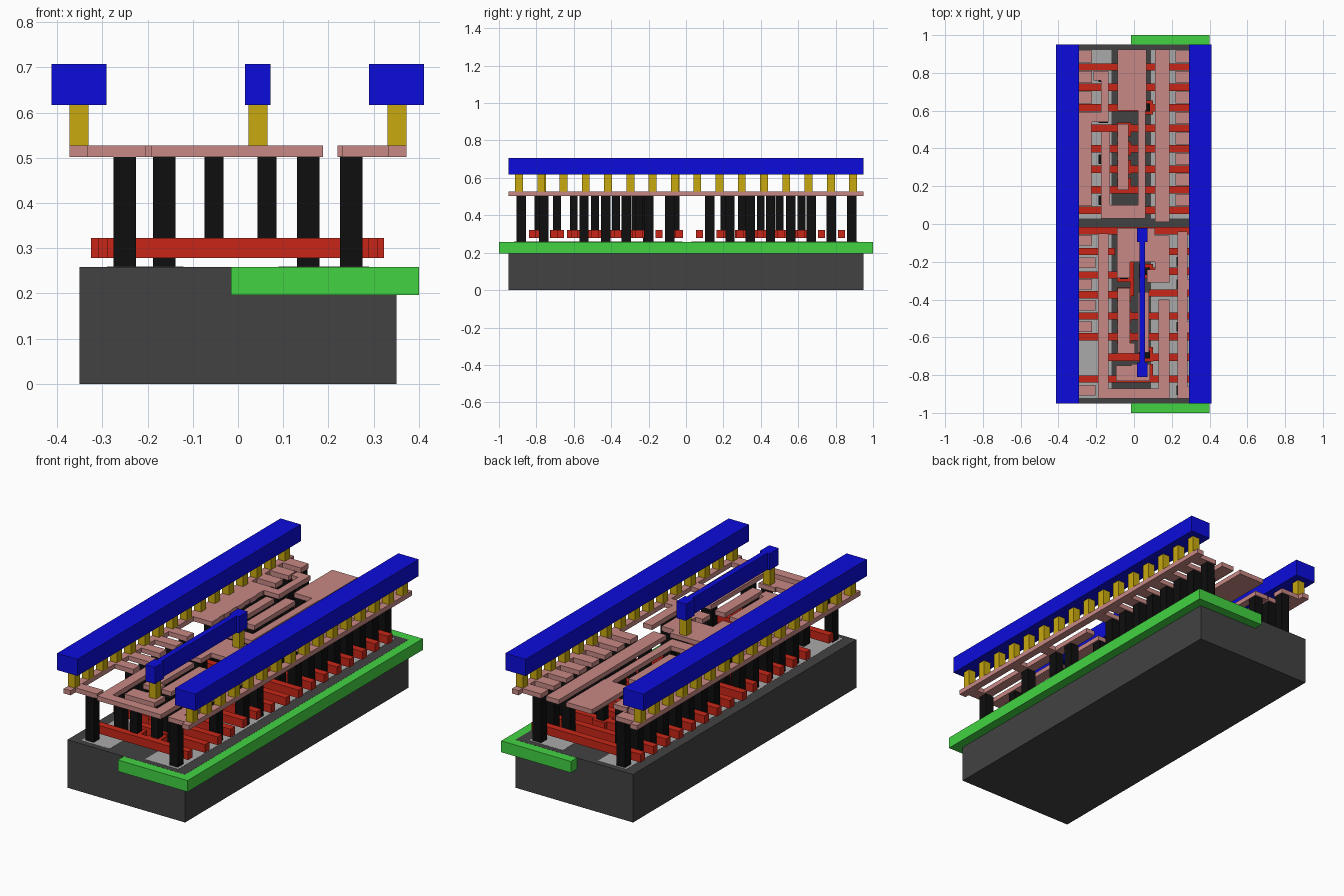
import bpy, bmesh


def lin(c):
    return tuple((v / 255 / 12.92) if v < 11 else ((v / 255 + 0.055) / 1.055) ** 2.4 for v in c) + (1.0,)


def layer(name, rgb, z0, z1, rects):
    """One object made of flat-topped blocks (x0, x1, y0, y1) sharing a height range."""
    bm = bmesh.new()
    for x0, x1, y0, y1 in rects:
        cube = bmesh.ops.create_cube(bm, size=1)
        for v in cube["verts"]:
            v.co = (x1 if v.co.x > 0 else x0, y1 if v.co.y > 0 else y0, z1 if v.co.z > 0 else z0)
    mesh = bpy.data.meshes.new(name)
    bm.to_mesh(mesh)
    bm.free()
    ob = bpy.data.objects.new(name, mesh)
    mat = bpy.data.materials.new(name)
    mat.diffuse_color = lin(rgb)
    mesh.materials.append(mat)
    bpy.context.collection.objects.link(ob)
    return ob


def squares(points, s=0.042):
    h = s / 2
    return [(x - h, x + h, y - h, y + h) for x, y in points]


BLACK, PINK, GOLD, BLUE, RED = (14, 14, 14), (200, 137, 133), (200, 168, 14), (12, 12, 220), (200, 38, 24)

# Base block, side well slab and doped surface areas
layer("substrate", (66, 66, 66), 0, 0.2585, [(-0.35, 0.35, -0.95, 0.95)])
layer("well", (66, 212, 66), 0.197, 0.258, [(-0.015, 0.40, -1, 1)])
layer("diffusion", (170, 170, 170), 0.22, 0.2595, [
    (-0.29, -0.12, -0.92, -0.02), (-0.29, -0.12, 0.03, 0.92),
    (0.09, 0.29, -0.92, -0.02), (0.09, 0.29, 0.03, 0.92)])

# Gate bars across the base: (y, x start, x end)
bars = [(0.832 - 0.1085 * i, -0.325, 0.323) for i in range(9)]
bars += [(-0.145, -0.31, -0.10), (-0.145, 0.10, 0.31), (-0.27, -0.31, 0.0), (-0.25, 0.08, 0.30),
         (-0.375, -0.31, -0.03), (-0.365, 0.08, 0.30), (-0.487, -0.31, 0.31), (-0.597, -0.31, 0.31),
         (-0.705, -0.14, 0.31), (-0.82, -0.29, 0.29)]
gates = [(a, b, y - 0.019, y + 0.019) for y, a, b in bars]
gates += [(-0.022, 0.0, -0.38, -0.20), (0.03, 0.10, -0.09, -0.02)]

# Contacts standing on the gate bars, with widened landing pads
gate_pts = [(-0.053, y) for y in (0.50, 0.40, 0.30, 0.205, -0.27, -0.375, -0.487, -0.60, -0.79)]
gate_pts += [(0.064, y) for y in (0.617, -0.055, -0.25, -0.69, -0.78)]
gates += squares(gate_pts, 0.075)
layer("gate_bars", RED, 0.278, 0.322, gates)
layer("gate_contacts", BLACK, 0.322, 0.503, squares(gate_pts))

# Contacts standing on the base between the gate bars
upper = [0.886 - 0.1085 * i for i in range(8)]
lower = [-0.087, -0.205, -0.32, -0.43, -0.545, -0.88]
base_pts, stubs = [], []
for i, y in enumerate(upper):
    base_pts += [(0.25, y), (-0.25, y)]
    stubs += [(0.22, 0.345, y - 0.032, y + 0.032), (-0.345, -0.222, y - 0.032, y + 0.032)]
    if i % 2:
        base_pts += [(0.155, y), (-0.163, y)]
for i, y in enumerate(lower):
    base_pts.append((-0.25, y))
    stubs.append((-0.345, -0.205 if i % 2 else -0.222, y - 0.028, y + 0.028))
base_pts += [(0.25, y) for y in (-0.20, -0.32, -0.545, -0.88)]
base_pts += [(0.155, y) for y in (-0.087, -0.43, -0.76)]
base_pts += [(-0.163, y) for y in (-0.087, -0.43, -0.76)]
layer("base_contacts", BLACK, 0.2585, 0.503, squares(base_pts, 0.05))

# Local wiring layer: edge rails, stubs and the routed tracks between them
tracks = [
    (-0.373, -0.332, -0.95, 0.95), (0.332, 0.372, -0.95, 0.95),
    (-0.345, -0.225, 0.10, 0.58),
    (-0.087, 0.066, 0.60, 0.925), (0.02, 0.062, 0.03, 0.60),
    (-0.215, -0.135, 0.76, 0.81), (-0.175, -0.135, 0.54, 0.81), (-0.225, -0.135, 0.54, 0.59),
    (-0.175, -0.127, 0.03, 0.49), (-0.127, 0.02, 0.03, 0.10), (-0.087, -0.028, 0.18, 0.53),
    (0.11, 0.187, 0.01, 0.925),
    (-0.191, -0.135, -0.925, -0.05), (-0.191, 0.188, -0.925, -0.872), (0.13, 0.188, -0.925, -0.40),
    (-0.09, -0.02, -0.285, -0.02), (-0.02, 0.11, -0.20, -0.02), (0.07, 0.188, -0.31, -0.24),
    (0.11, 0.188, -0.31, -0.06),
    (-0.087, -0.022, -0.685, -0.34), (-0.022, 0.005, -0.685, -0.63),
    (0.02, 0.08, -0.68, -0.36), (-0.095, -0.012, -0.83, -0.75), (-0.012, 0.085, -0.83, -0.74),
    (0.23, 0.283, -0.925, -0.04), (0.28, 0.34, -0.925, -0.86), (0.28, 0.34, -0.35, -0.29),
    (0.28, 0.34, -0.575, -0.515)]
layer("local_wiring", PINK, 0.502, 0.527, tracks + stubs)

# Short posts up to the top metal
posts = [(x, -0.893 + 0.1191 * i) for x in (-0.352, 0.351) for i in range(16)]
posts += [(0.044, -0.057), (0.044, -0.77)]
layer("metal_posts", GOLD, 0.527, 0.617, squares(posts))

# Top metal: two long rails and a thin bridge with end pads
layer("left_rail", BLUE, 0.617, 0.707, [(-0.412, -0.291, -0.95, 0.95)])
layer("right_rail", BLUE, 0.617, 0.707, [(0.29, 0.411, -0.95, 0.95)])
layer("bridge", BLUE, 0.617, 0.707, [
    (0.015, 0.072, -0.095, -0.02), (0.015, 0.072, -0.81, -0.733), (0.028, 0.058, -0.733, -0.095)])
